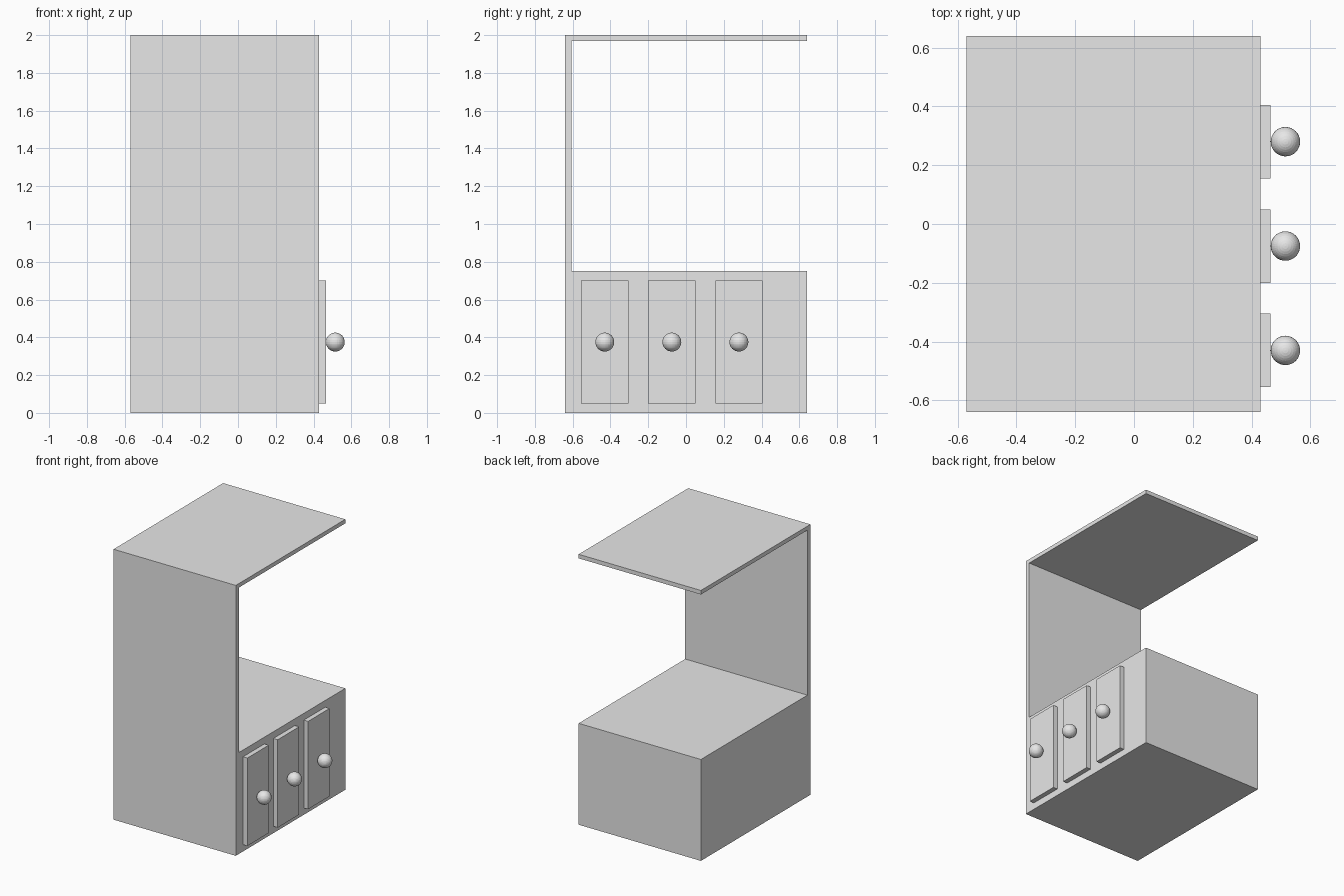
import bpy

default = bpy.data.objects.get("Cube")
if default:
    bpy.data.objects.remove(default, do_unlink=True)

grey = bpy.data.materials.new("light grey")
grey.use_nodes = True
colour = (0.8, 0.8, 0.8, 1)
grey.diffuse_color = colour
grey.node_tree.nodes["Principled BSDF"].inputs["Base Color"].default_value = colour


def box(name, low, high):
    """Add a box spanning two opposite corners."""
    centre = [(a + b) / 2 for a, b in zip(low, high)]
    bpy.ops.mesh.primitive_cube_add(size=1, location=centre)
    ob = bpy.context.object
    ob.name = name
    ob.scale = [b - a for a, b in zip(low, high)]
    bpy.ops.object.transform_apply(location=False, rotation=False, scale=True)
    ob.data.materials.append(grey)
    return ob


LEFT, RIGHT = -0.57, 0.43
FRONT, BACK = -0.64, 0.64
INNER = -0.605

# Main body: cabinet, tall end panel and overhanging top
box("cabinet", (LEFT, INNER, 0), (RIGHT, BACK, 0.75))
box("end_panel", (LEFT, FRONT, 0), (RIGHT, INNER, 2))
box("top_shelf", (LEFT, INNER, 1.97), (RIGHT, BACK, 2))

# Three doors, each with a round knob
for i, y in enumerate((-0.43, -0.075, 0.28), 1):
    box(f"door_{i}", (RIGHT, y - 0.125, 0.05), (0.465, y + 0.125, 0.7))
    bpy.ops.mesh.primitive_uv_sphere_add(
        segments=32, ring_count=16, radius=0.05, location=(0.515, y, 0.375))
    knob = bpy.context.object
    knob.name = f"knob_{i}"
    knob.data.materials.append(grey)
